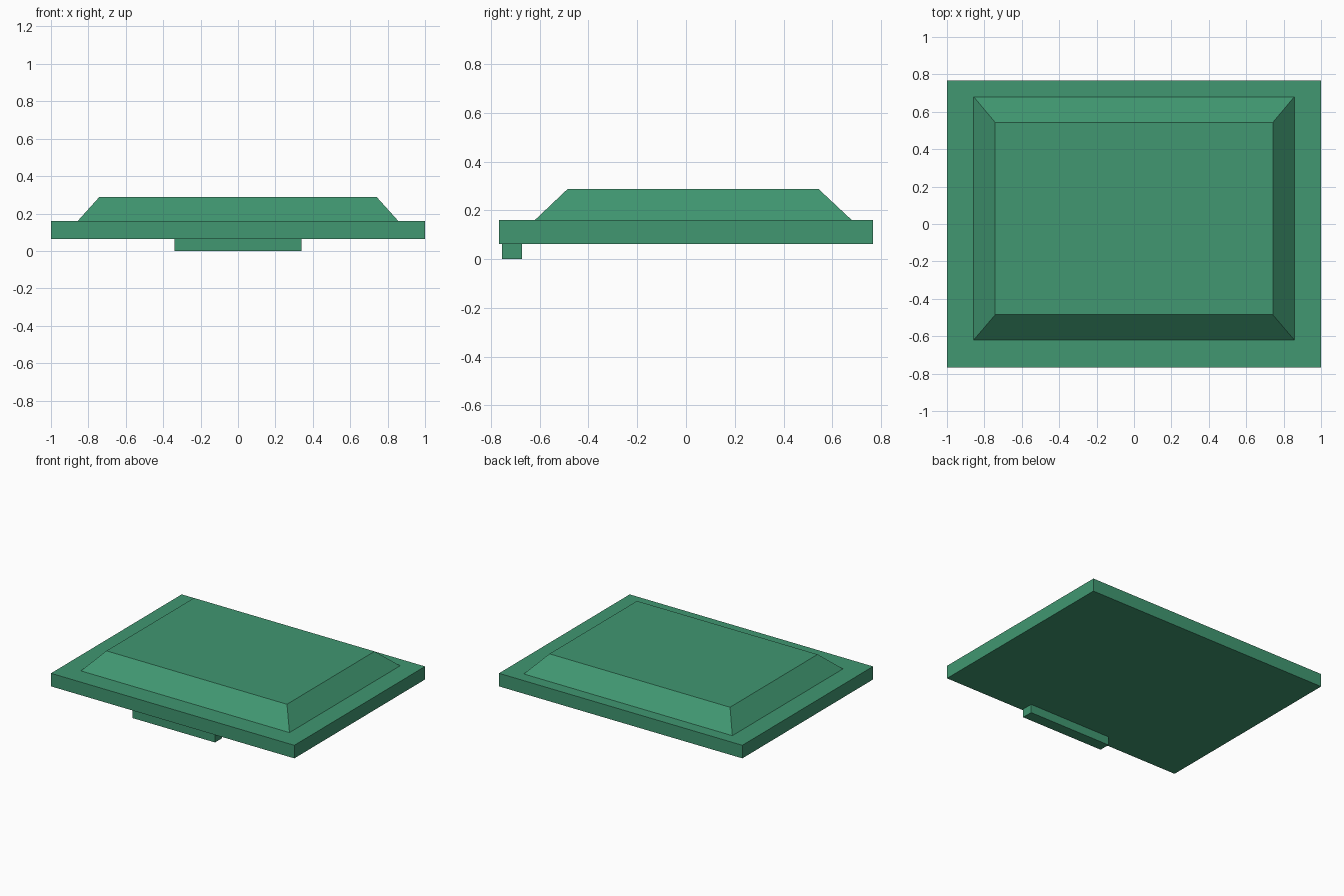
import bpy
import bmesh

cube = bpy.data.objects.get("Cube")
if cube:
    bpy.data.objects.remove(cube, do_unlink=True)

# Single green finish
green = bpy.data.materials.new("green")
green.use_nodes = True
colour = (0.052, 0.31, 0.165, 1)
green.diffuse_color = colour
green.node_tree.nodes["Principled BSDF"].inputs["Base Color"].default_value = colour


def block(name, half_x, y_range, z_range, top_half_x=None, top_y_range=None):
    """Straight or tapered block, symmetric about x = 0."""
    bm = bmesh.new()
    bmesh.ops.create_cube(bm, size=2)
    for v in bm.verts:
        top = v.co.z > 0
        hx = top_half_x if top and top_half_x else half_x
        ys = top_y_range if top and top_y_range else y_range
        v.co = (v.co.x * hx, ys[v.co.y > 0], z_range[top])
    mesh = bpy.data.meshes.new(name)
    bm.to_mesh(mesh)
    bm.free()
    mesh.materials.append(green)
    obj = bpy.data.objects.new(name, mesh)
    bpy.context.collection.objects.link(obj)
    return obj


# Flat base slab
block("base_plate", 1, (-0.767, 0.767), (0.063, 0.16))

# Raised panel with sloping sides, set slightly towards the back
block("raised_panel", 0.857, (-0.62, 0.68), (0.16, 0.288),
      top_half_x=0.742, top_y_range=(-0.485, 0.543))

# Small lip hanging below the front edge
block("front_lip", 0.34, (-0.755, -0.672), (0, 0.063))
